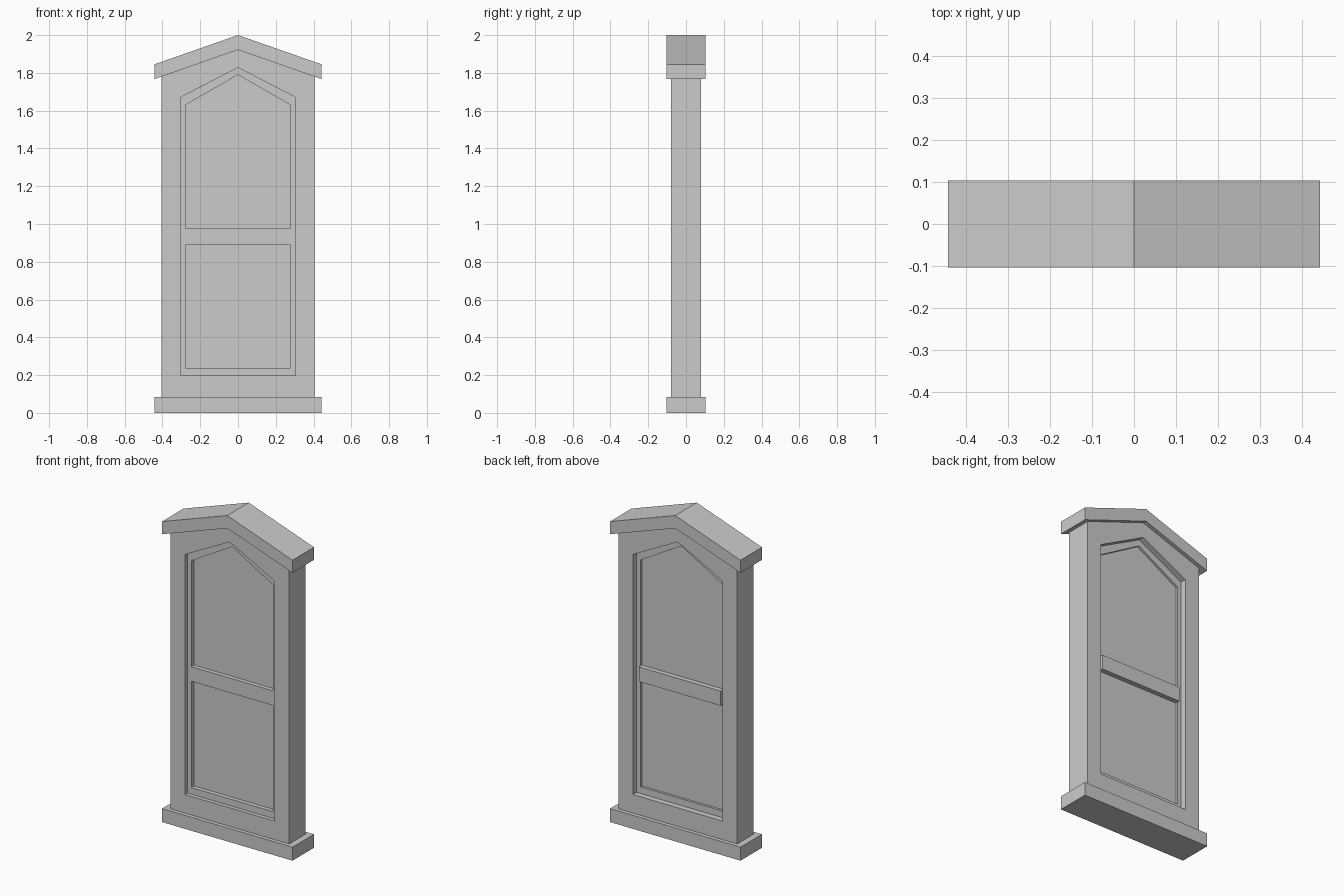
import bpy, bmesh

if "Cube" in bpy.data.objects:
    bpy.data.objects.remove(bpy.data.objects["Cube"])


def gable(half, bottom, shoulder, apex):
    """Pointed-top outline in the XZ plane."""
    return [(-half, bottom), (half, bottom), (half, shoulder), (0, apex), (-half, shoulder)]


def finish(name, bm):
    bmesh.ops.recalc_face_normals(bm, faces=bm.faces)
    mesh = bpy.data.meshes.new(name)
    bm.to_mesh(mesh)
    bm.free()
    obj = bpy.data.objects.new(name, mesh)
    bpy.context.collection.objects.link(obj)
    return obj


def prism(name, pts, y0, y1):
    """Solid extrusion of an outline along y."""
    bm = bmesh.new()
    front = [bm.verts.new((x, y0, z)) for x, z in pts]
    back = [bm.verts.new((x, y1, z)) for x, z in pts]
    bm.faces.new(front)
    bm.faces.new(back[::-1])
    for i in range(len(pts)):
        j = (i + 1) % len(pts)
        bm.faces.new((front[i], back[i], back[j], front[j]))
    return finish(name, bm)


def ring(name, outer, inner, y0, y1):
    """Frame between two matching outlines."""
    bm = bmesh.new()
    loops = [[bm.verts.new((x, y, z)) for x, z in pts]
             for pts, y in ((outer, y0), (inner, y0), (inner, y1), (outer, y1))]
    n = len(outer)
    for k in range(4):
        a, b = loops[k], loops[(k + 1) % 4]
        for i in range(n):
            j = (i + 1) % n
            bm.faces.new((a[i], a[j], b[j], b[i]))
    return finish(name, bm)


def box(name, half, y0, y1, z0, z1):
    return prism(name, [(-half, z0), (half, z0), (half, z1), (-half, z1)], y0, y1)


opening = gable(0.305, 0.197, 1.67, 1.828)
pane = gable(0.278, 0.238, 1.63, 1.79)

# Sill and outer frame
box("sill", 0.443, -0.104, 0.104, 0, 0.083)
ring("outer_frame", gable(0.404, 0.083, 1.781, 1.922), opening, -0.08, 0.08)

# Gabled cap
prism("gable_cap", [(-0.443, 1.767), (0, 1.922), (0.443, 1.767),
                    (0.443, 1.845), (0, 2.0), (-0.443, 1.845)], -0.104, 0.104)

# Recessed sash, panel and middle rail
ring("sash", opening, pane, -0.056, 0.044)
prism("panel", pane, -0.03, 0.03)
box("middle_rail", 0.278, -0.056, 0.06, 0.89, 0.98)
